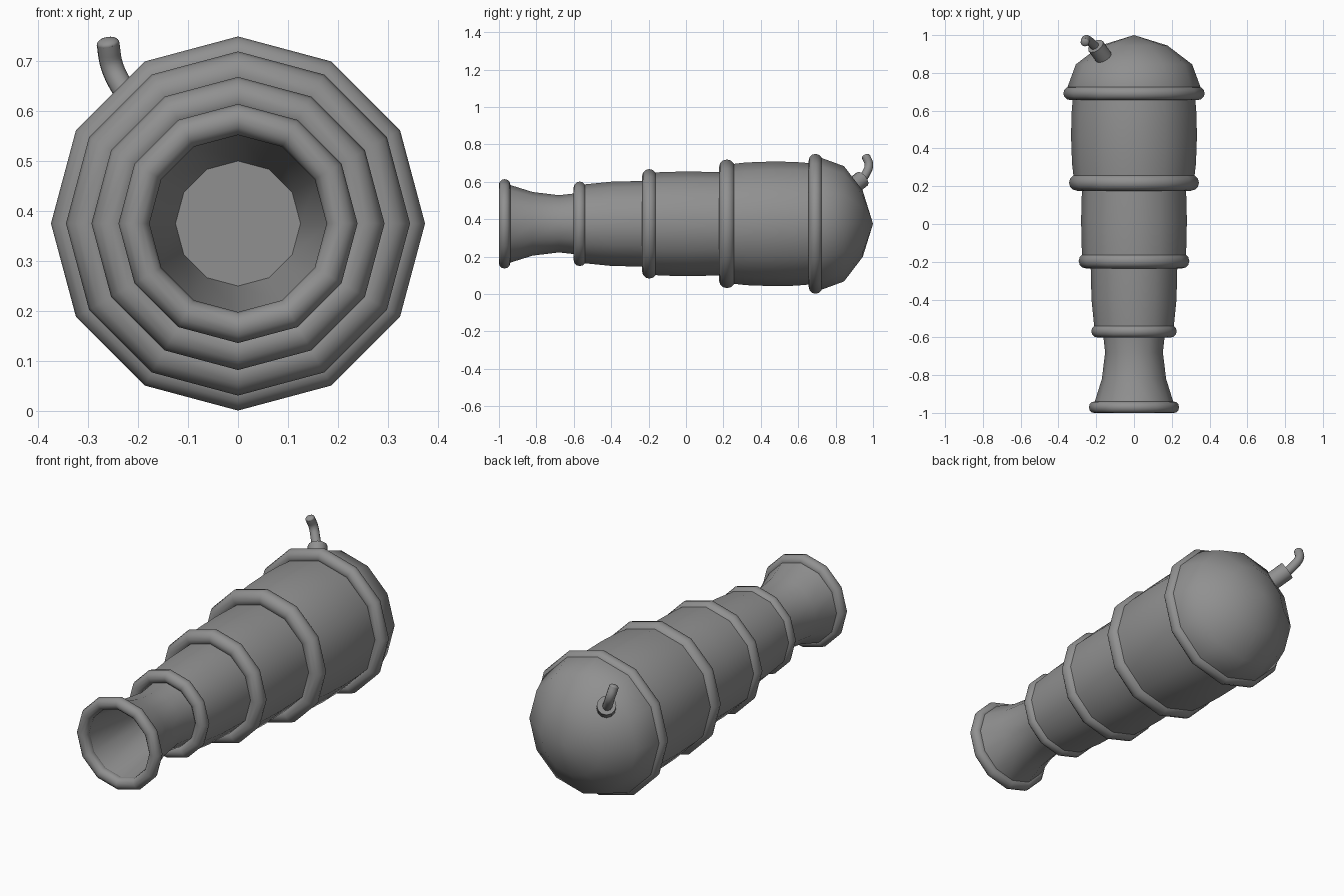
import bpy, bmesh, math
from mathutils import Matrix, Vector

if "Cube" in bpy.data.objects:
    bpy.data.objects.remove(bpy.data.objects["Cube"])

SIDES, AXIS_Z = 12, 0.375

# Dark cast iron
iron = bpy.data.materials.new("dark_iron")
iron.diffuse_color = (0.28, 0.28, 0.28, 1)
iron.use_nodes = True
iron.node_tree.nodes["Principled BSDF"].inputs["Base Color"].default_value = iron.diffuse_color


def finish(name, bm):
    bmesh.ops.remove_doubles(bm, verts=bm.verts, dist=1e-5)
    bmesh.ops.recalc_face_normals(bm, faces=bm.faces)
    mesh = bpy.data.meshes.new(name)
    bm.to_mesh(mesh)
    bm.free()
    mesh.materials.clear()
    mesh.materials.append(iron)
    obj = bpy.data.objects.new(name, mesh)
    bpy.context.collection.objects.link(obj)
    bpy.ops.object.select_all(action='DESELECT')
    obj.select_set(True)
    bpy.context.view_layer.objects.active = obj
    bpy.ops.object.shade_smooth_by_angle(angle=math.radians(60))
    return obj


def lathe(name, profile, closed=False):
    """Revolve (y, radius) points around the barrel axis."""
    bm = bmesh.new()
    vs = [bm.verts.new((0, y, AXIS_Z + r)) for y, r in profile]
    pairs = list(zip(vs, vs[1:])) + ([(vs[-1], vs[0])] if closed else [])
    edges = [bm.edges.new(p) for p in pairs]
    bmesh.ops.spin(bm, geom=vs + edges, cent=(0, 0, AXIS_Z), axis=(0, 1, 0),
                   angle=math.tau, steps=SIDES, use_merge=True)
    return finish(name, bm)


def ring(name, y, outer, minor):
    n = 12
    lathe(name, [(y + minor * math.cos(i * math.tau / n),
                  outer - minor + minor * math.sin(i * math.tau / n))
                 for i in range(n)], closed=True)


def tube(name, points, radius, sides=12):
    """Round tube along a smooth path, with a rounded tip."""
    curve = bpy.data.curves.new(name, 'CURVE')
    curve.dimensions = '3D'
    curve.bevel_depth = radius
    curve.bevel_resolution = sides // 2 - 2
    curve.use_fill_caps = True
    spline = curve.splines.new('BEZIER')
    spline.bezier_points.add(len(points) - 1)
    spline.resolution_u = 5
    for bp, p in zip(spline.bezier_points, points):
        bp.co = p
        bp.handle_left_type = bp.handle_right_type = 'AUTO'
    tmp = bpy.data.objects.new(name + "_path", curve)
    bpy.context.collection.objects.link(tmp)
    dg = bpy.context.evaluated_depsgraph_get()
    mesh = bpy.data.meshes.new_from_object(tmp.evaluated_get(dg))
    bm = bmesh.new()
    bm.from_mesh(mesh)
    bpy.data.objects.remove(tmp)
    bpy.data.meshes.remove(mesh)
    # Flattened dome that rounds off the tip
    aim = (Vector(points[-1]) - Vector(points[-2])).to_track_quat('Z', 'Y')
    bmesh.ops.create_uvsphere(
        bm, u_segments=sides, v_segments=8, radius=radius,
        matrix=Matrix.Translation(points[-1]) @ aim.to_matrix().to_4x4()
        @ Matrix.Diagonal((1, 1, 0.5, 1)))
    return finish(name, bm)


# Flared muzzle with its tapered bore and flat bore floor
lathe("muzzle", [(-0.57, 0.165), (-0.68, 0.153), (-0.82, 0.170), (-0.97, 0.217),
                 (-0.97, 0.182), (-0.62, 0.125), (-0.62, 0.0)])

# Stepped barrel sections, each slightly bulged, closed at the front
lathe("barrel_front", [(-0.57, 0.0), (-0.57, 0.208), (-0.40, 0.225), (-0.20, 0.230)])
lathe("barrel_middle", [(-0.20, 0.0), (-0.20, 0.272), (-0.12, 0.277), (0.02, 0.280),
                        (0.21, 0.275)])
lathe("barrel_rear", [(0.21, 0.0), (0.21, 0.315), (0.32, 0.328), (0.46, 0.333),
                      (0.58, 0.331), (0.69, 0.322)])

# Rounded breech dome, blending into the last ring
lathe("breech_dome", [(0.69, 0.0), (0.69, 0.35), (0.717, 0.355), (0.845, 0.308),
                      (0.945, 0.177), (1.0, 0.0)])

# Reinforcing rings: y, outer radius, thickness radius
for i, (y, outer, minor) in enumerate([(-0.97, 0.239, 0.031), (-0.568, 0.226, 0.033),
                                       (-0.196, 0.293, 0.039), (0.219, 0.344, 0.043),
                                       (0.692, 0.374, 0.036)]):
    ring(f"ring_{i + 1}", y, outer, minor)

# Fuse socket and curled fuse
start, end = Vector((-0.150, 0.868, 0.555)), Vector((-0.203, 0.942, 0.615))
bm = bmesh.new()
d = end - start
bmesh.ops.create_cone(bm, cap_ends=True, segments=12, radius1=0.046, radius2=0.046,
                      depth=d.length)
bmesh.ops.rotate(bm, verts=bm.verts, matrix=d.to_track_quat('Z', 'Y').to_matrix())
bmesh.ops.translate(bm, verts=bm.verts, vec=(start + end) / 2)
finish("fuse_socket", bm)
tube("fuse", [(-0.185, 0.918, 0.585), (-0.230, 0.963, 0.645),
              (-0.252, 0.978, 0.69), (-0.26, 0.962, 0.735)], 0.023)
